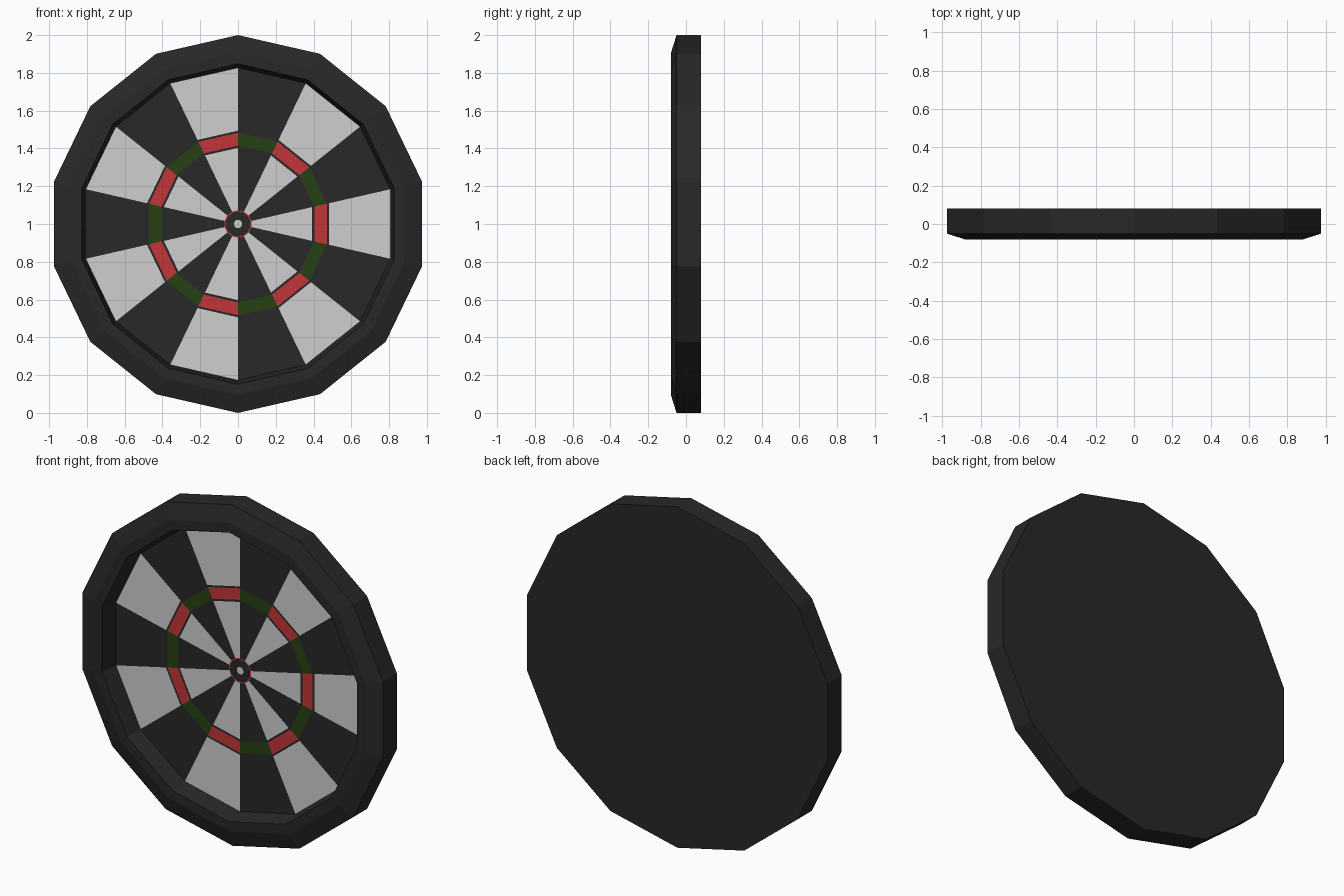
import bpy, math

if "Cube" in bpy.data.objects:
    bpy.data.objects.remove(bpy.data.objects["Cube"])

SIDES = 14
CENTRE_Z = 1.0


def material(name, rgb):
    m = bpy.data.materials.new(name)
    m.diffuse_color = (*rgb, 1)
    m.use_nodes = True
    m.node_tree.nodes["Principled BSDF"].inputs["Base Color"].default_value = m.diffuse_color
    return m


black = material("black", (0.021, 0.021, 0.021))
cream = material("light grey", (0.62, 0.62, 0.62))
red = material("red", (0.54, 0.036, 0.04))
green = material("dark green", (0.019, 0.053, 0.006))


def lathe(name, profile, mats, rule):
    """Spin (radius, y) points round the y axis; rule(band, sector) picks the colour."""
    verts, rings, faces, ids = [], [], [], []
    for r, y in profile:
        start = len(verts)
        if r == 0:
            verts.append((0, y, CENTRE_Z))
            rings.append([start] * SIDES)
        else:
            for k in range(SIDES):
                a = 2 * math.pi * k / SIDES
                verts.append((r * math.sin(a), y, CENTRE_Z + r * math.cos(a)))
            rings.append(list(range(start, start + SIDES)))
    for band in range(len(profile) - 1):
        p, q = rings[band], rings[band + 1]
        for k in range(SIDES):
            n = (k + 1) % SIDES
            faces.append(list(dict.fromkeys((p[k], q[k], q[n], p[n]))))
            ids.append(rule(band, k))
    mesh = bpy.data.meshes.new(name)
    mesh.from_pydata(verts, [], faces)
    for m in mats:
        mesh.materials.append(m)
    mesh.polygons.foreach_set("material_index", ids)
    mesh.update()
    obj = bpy.data.objects.new(name, mesh)
    bpy.context.collection.objects.link(obj)
    return obj


FACE_Y = 0.02

# Frame: flat back, side wall, front chamfer, rim and recess wall
lathe("frame",
      [(0, 0.08), (1.0, 0.08), (1.0, -0.05), (0.905, -0.08),
       (0.848, -0.08), (0.827, FACE_Y)],
      [black], lambda band, k: 0)

# Target face: bands from the outside in, each with (even, odd) sector colours
BLACK, CREAM, RED, GREEN = range(4)
bands = [(BLACK, CREAM),   # outer wedges
         (BLACK, BLACK),   # gap
         (GREEN, RED),     # scoring ring
         (BLACK, BLACK),   # gap
         (BLACK, CREAM),   # inner wedges
         (RED, RED),       # bull outline
         (BLACK, BLACK),   # bull ring
         (CREAM, CREAM)]   # bull centre
radii = [0.827, 0.494, 0.483, 0.415, 0.403, 0.073, 0.067, 0.022, 0]
lathe("target_face", [(r, FACE_Y) for r in radii],
      [black, cream, red, green], lambda band, k: bands[band][k % 2])
